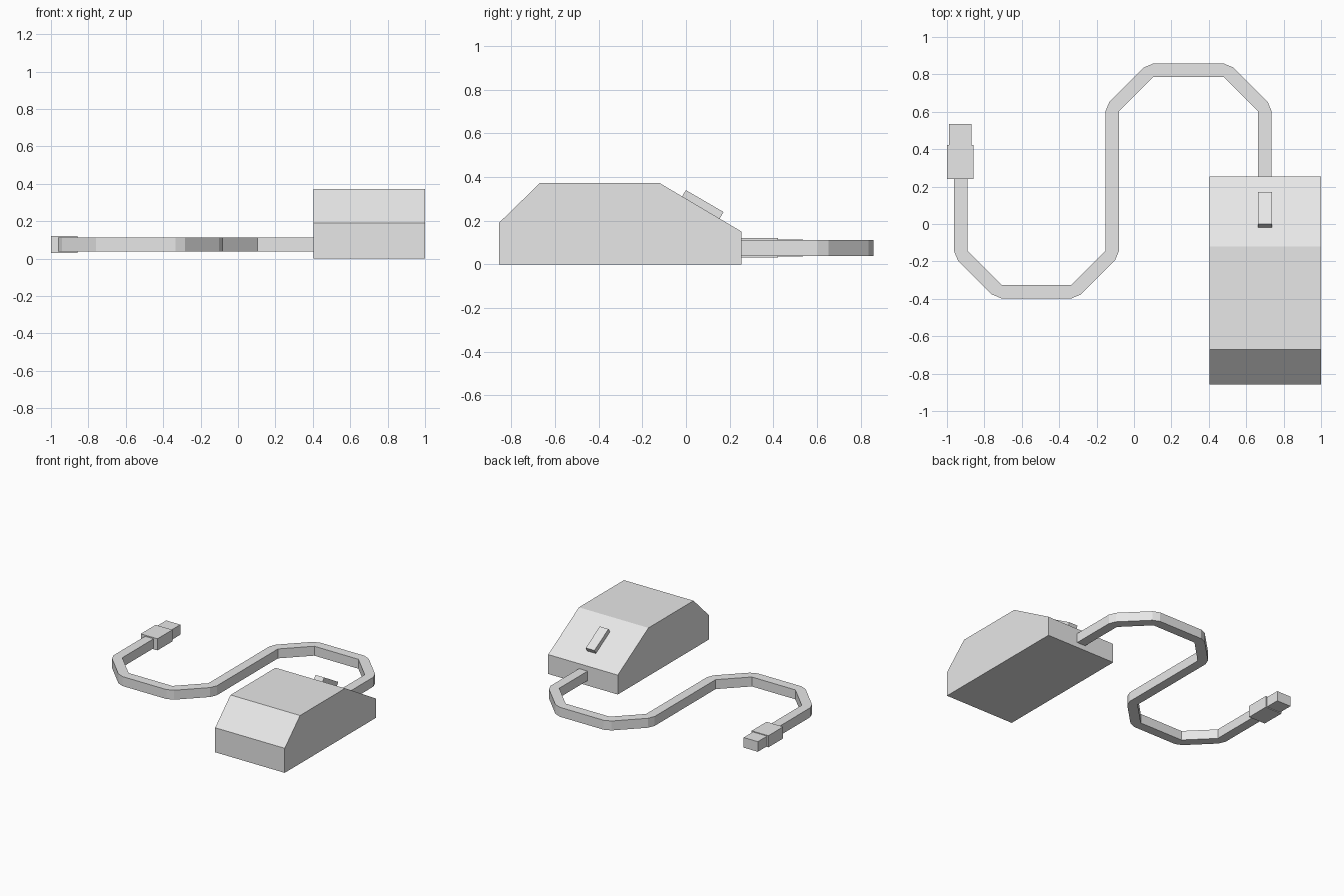
import bpy
import bmesh
from mathutils import Vector

cube = bpy.data.objects.get("Cube")
if cube:
    bpy.data.objects.remove(cube, do_unlink=True)

# One plain grey for everything
grey = bpy.data.materials.new("light_grey")
grey.use_nodes = True
grey.diffuse_color = (0.8, 0.8, 0.8, 1)
grey.node_tree.nodes["Principled BSDF"].inputs["Base Color"].default_value = (0.8, 0.8, 0.8, 1)


def finish(name, bm):
    bmesh.ops.recalc_face_normals(bm, faces=bm.faces)
    mesh = bpy.data.meshes.new(name)
    bm.to_mesh(mesh)
    bm.free()
    mesh.materials.append(grey)
    obj = bpy.data.objects.new(name, mesh)
    bpy.context.collection.objects.link(obj)
    return obj


def side_profile(name, points, x0, x1):
    """Extrude a (y, z) outline from x0 to x1."""
    bm = bmesh.new()
    face = bm.faces.new([bm.verts.new((x0, y, z)) for y, z in points])
    geom = bmesh.ops.extrude_face_region(bm, geom=[face])["geom"]
    moved = [g for g in geom if isinstance(g, bmesh.types.BMVert)]
    bmesh.ops.translate(bm, verts=moved, vec=(x1 - x0, 0, 0))
    return finish(name, bm)


def box(name, x0, x1, y0, y1, z0, z1):
    return side_profile(name, [(y0, z0), (y0, z1), (y1, z1), (y1, z0)], x0, x1)


def flat_cable(name, start, pivots, end, width, z0, z1):
    """Square cable that turns about inner pivots, each outer corner cut once."""
    # Cross-sections as pairs of (left, right) rail points
    pts = [Vector(p) for p in (start, *pivots, end)]
    turns = [0] + [1 if (b - a).cross(c - b) > 0 else -1
                   for a, b, c in zip(pts, pts[1:], pts[2:])] + [0]

    # Directions of the straight runs, snapped to eighths of a turn
    def run(a, b):
        d = b - a
        if abs(d.x) < abs(d.y) / 3:
            d.x = 0
        elif abs(d.y) < abs(d.x) / 3:
            d.y = 0
        return d.normalized()

    sections = []
    for i, (p, turn) in enumerate(zip(pts, turns)):
        for j in (i - 1, i):
            if not 0 <= j < len(pts) - 1:
                continue
            d = run(pts[j], pts[j + 1])
            side = Vector((-d.y, d.x)) * width
            if turn > 0:
                sections.append((p, p - side))
            elif turn < 0:
                sections.append((p + side, p))
            else:
                sections.append((p + side / 2, p - side / 2))

    bm = bmesh.new()
    rings = [[bm.verts.new((*q, z)) for q, z in
              ((l, z0), (l, z1), (r, z1), (r, z0))] for l, r in sections]
    for a, b in zip(rings, rings[1:]):
        for k in range(4):
            n = (k + 1) % 4
            bm.faces.new((a[k], a[n], b[n], b[k]))
    bm.faces.new(rings[0])
    bm.faces.new(rings[-1])
    bmesh.ops.remove_doubles(bm, verts=bm.verts, dist=0.0005)
    return finish(name, bm)


# Wedge-ended main body
side_profile("body", [(-0.857, 0), (-0.857, 0.19), (-0.67, 0.372),
                      (-0.12, 0.372), (0.255, 0.15), (0.255, 0)], 0.405, 1.0)

# Raised slider on the rear slope
side_profile("slider", [(-0.03, 0.293), (0.0, 0.34), (0.172, 0.24), (0.143, 0.19)],
             0.663, 0.737)

# Cable: an arch behind the body, then a dip in the opposite direction.
# A pivot sits on the inside of its bend.
W = 0.073
arch = [(0.663, 0.602), (0.48, 0.785), (0.103, 0.785), (-0.08, 0.602)]
dip = [(-0.153, -0.143), (-0.335, -0.325), (-0.708, -0.325), (-0.89, -0.143)]
flat_cable("cable", (0.663 + W / 2, 0.22), arch + dip, (-0.89 - W / 2, 0.26),
           W, 0.039, 0.112)

# Plug at the cable end
box("plug_housing", -1.0, -0.857, 0.24, 0.422, 0.031, 0.121)
box("plug_tip", -0.989, -0.868, 0.41, 0.535, 0.037, 0.115)
